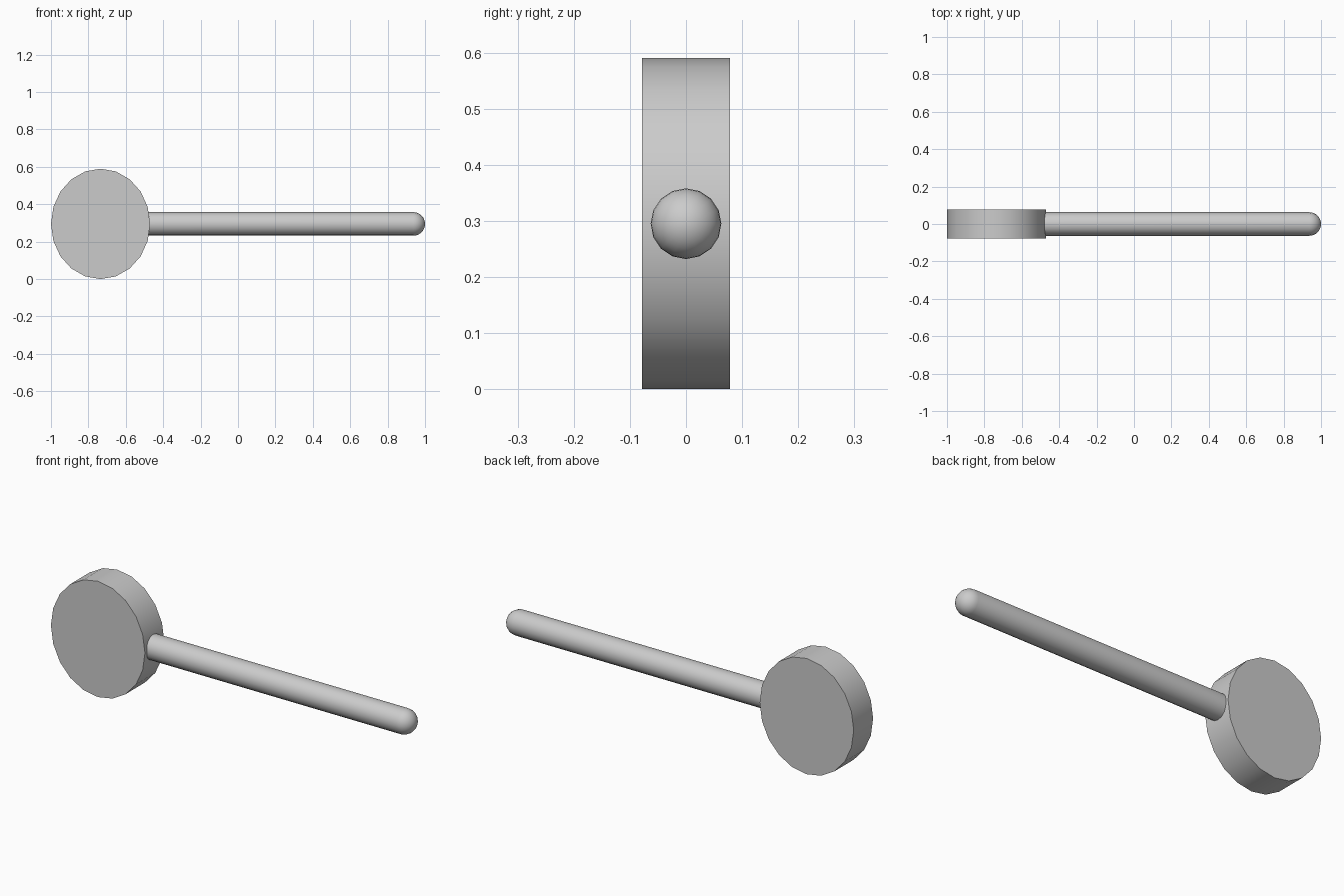
import bpy
import bmesh
from math import cos, sin, pi, radians
from mathutils import Matrix, Vector

cube = bpy.data.objects.get("Cube")
if cube:
    bpy.data.objects.remove(cube, do_unlink=True)

grey = bpy.data.materials.new("light_grey")
grey.use_nodes = True
colour = (0.6, 0.6, 0.6, 1)
grey.diffuse_color = colour
grey.node_tree.nodes["Principled BSDF"].inputs["Base Color"].default_value = colour

CENTRE_Z = 0.295


def finish(bm, name):
    """Turn a bmesh into a smooth shaded object with sharp rims."""
    bmesh.ops.recalc_face_normals(bm, faces=bm.faces)
    mesh = bpy.data.meshes.new(name)
    bm.to_mesh(mesh)
    bm.free()
    mesh.materials.append(grey)
    obj = bpy.data.objects.new(name, mesh)
    bpy.context.collection.objects.link(obj)
    bpy.ops.object.select_all(action="DESELECT")
    obj.select_set(True)
    bpy.context.view_layer.objects.active = obj
    bpy.ops.object.shade_smooth_by_angle(angle=radians(40))
    return obj


# Oval head: a twenty-sided disc facing front and back
bm = bmesh.new()
bmesh.ops.create_cone(bm, cap_ends=True, segments=20, radius1=1, radius2=1, depth=1)
bm.transform(Matrix.Translation((-0.735, 0, CENTRE_Z))
             @ Matrix.Diagonal((0.265, 0.156, 0.295, 1))
             @ Matrix.Rotation(pi / 2, 4, "X"))
finish(bm, "head")

# Handle: a rod profile with a domed tip, spun around the x axis
RADIUS, START, DOME, RINGS = 0.063, -0.48, 0.937, 8
profile = [(START, 0), (START, RADIUS)]
for i in range(RINGS + 1):
    a = i * pi / 2 / RINGS
    profile.append((DOME + RADIUS * sin(a), RADIUS * cos(a)))

bm = bmesh.new()
verts = [bm.verts.new((x, 0, r)) for x, r in profile]
edges = [bm.edges.new(pair) for pair in zip(verts, verts[1:])]
bmesh.ops.spin(bm, geom=verts + edges, cent=(0, 0, 0), axis=(1, 0, 0),
               angle=2 * pi, steps=16)
bmesh.ops.remove_doubles(bm, verts=bm.verts, dist=0.0001)
bmesh.ops.translate(bm, verts=bm.verts, vec=Vector((0, 0, CENTRE_Z)))
finish(bm, "handle")
